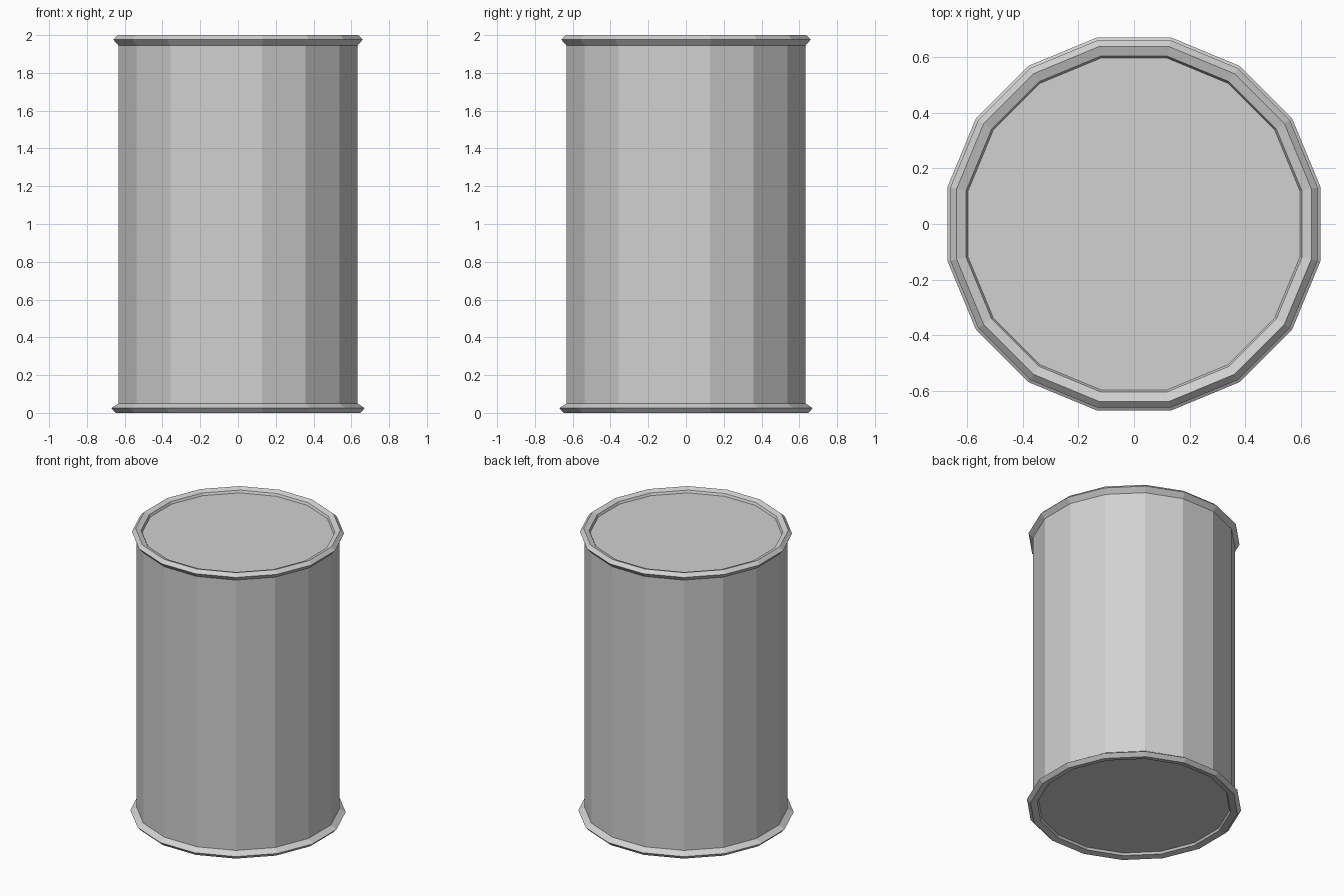
import bpy, bmesh, math

cube = bpy.data.objects.get("Cube")
if cube:
    bpy.data.objects.remove(cube, do_unlink=True)

SIDES = 16

grey = bpy.data.materials.new("light grey metal")
grey.use_nodes = True
colour = (0.64, 0.64, 0.64, 1.0)
grey.diffuse_color = colour
grey.node_tree.nodes["Principled BSDF"].inputs["Base Color"].default_value = colour


def lathe(name, profile, cap=False):
    """Spin (flat-to-centre distance, z) points into a faceted ring; cap closes the last loop."""
    bm = bmesh.new()
    rings = []
    for apothem, z in profile:
        r = apothem / math.cos(math.pi / SIDES)
        rings.append([bm.verts.new((r * math.cos((i + 0.5) * math.tau / SIDES),
                                    r * math.sin((i + 0.5) * math.tau / SIDES), z))
                      for i in range(SIDES)])
    for a, b in zip(rings, rings[1:]):
        for i in range(SIDES):
            j = (i + 1) % SIDES
            bm.faces.new((a[i], a[j], b[j], b[i]))
    if cap:
        # profiles run from the side inwards, so the bottom one winds the other way
        bm.faces.new(rings[-1])
    if cap and profile[-1][1] < 1:
        bmesh.ops.reverse_faces(bm, faces=bm.faces)
    me = bpy.data.meshes.new(name)
    bm.to_mesh(me)
    bm.free()
    me.materials.append(grey)
    ob = bpy.data.objects.new(name, me)
    bpy.context.collection.objects.link(ob)
    return ob


# Straight faceted wall
lathe("can_body", [(0.633, 0.05), (0.633, 1.945)])

# Flared lip, shallow inward slope and recessed lid
lathe("top_rim_and_lid", [(0.633, 1.945), (0.661, 1.977), (0.638, 2.0),
                          (0.604, 1.988), (0.597, 1.972)], cap=True)

# Slightly wider foot with a recessed base
lathe("bottom_rim_and_base", [(0.633, 0.05), (0.671, 0.025), (0.648, 0.0),
                              (0.606, 0.008), (0.598, 0.022)], cap=True)
